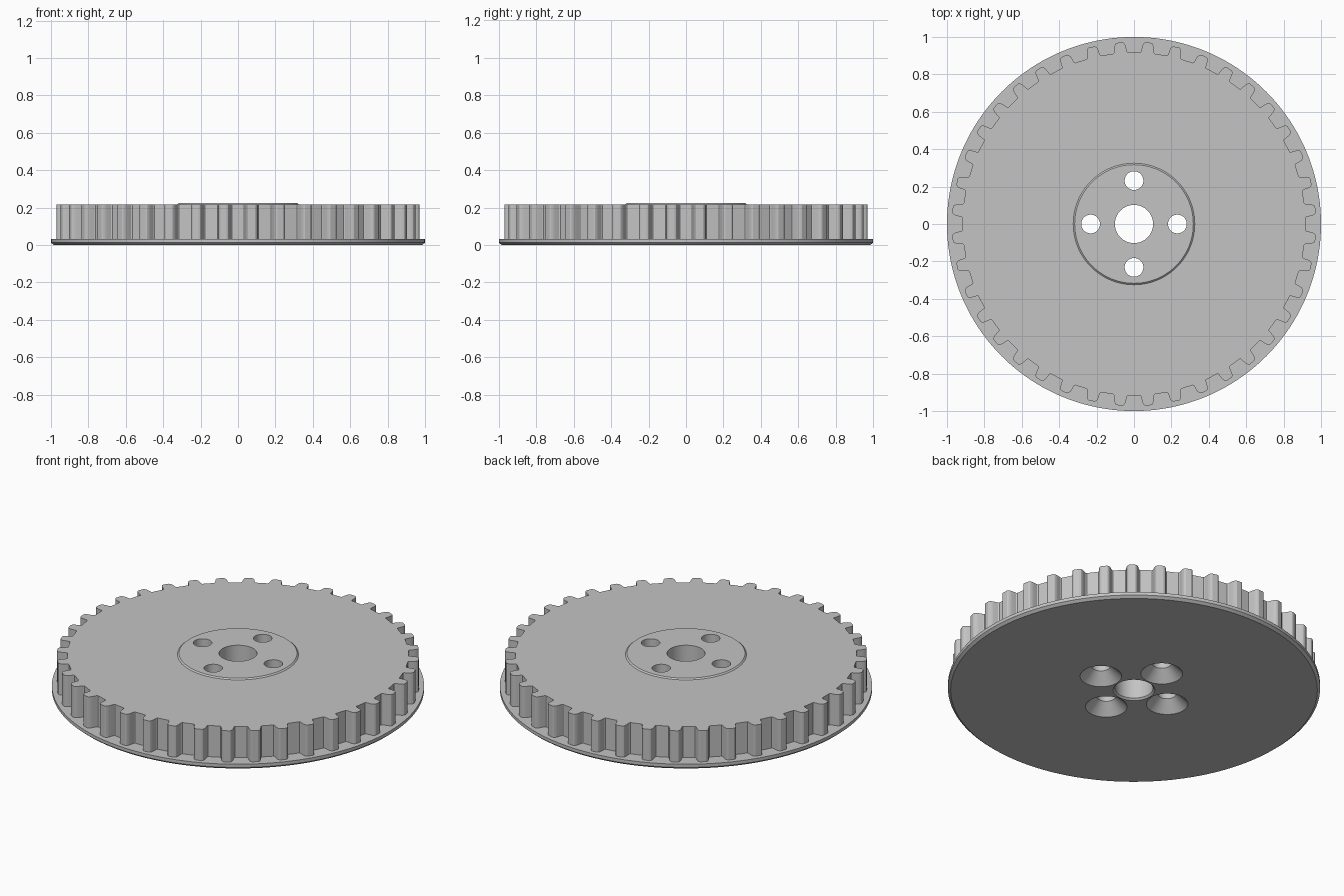
import bpy, bmesh, math
from mathutils import Matrix

if "Cube" in bpy.data.objects:
    bpy.data.objects.remove(bpy.data.objects["Cube"], do_unlink=True)

GREY = bpy.data.materials.new("machined grey")
GREY.use_nodes = True
tone = (0.55, 0.55, 0.55, 1)
GREY.diffuse_color = tone
GREY.node_tree.nodes["Principled BSDF"].inputs["Base Color"].default_value = tone


def stacked(name, rings):
    """Solid skinned through rings of equal point count, capped at both ends."""
    bm = bmesh.new()
    loops = [[bm.verts.new(p) for p in ring] for ring in rings]
    n = len(loops[0])
    for low, high in zip(loops, loops[1:]):
        for i in range(n):
            j = (i + 1) % n
            bm.faces.new((low[i], low[j], high[j], high[i]))
    bm.faces.new(loops[0][::-1])
    bm.faces.new(loops[-1])
    mesh = bpy.data.meshes.new(name)
    bm.to_mesh(mesh)
    bm.free()
    mesh.materials.append(GREY)
    obj = bpy.data.objects.new(name, mesh)
    bpy.context.collection.objects.link(obj)
    return obj


def lathe(name, profile, sides, x=0, y=0):
    """Turned solid from (radius, height) pairs."""
    turn = [math.tau * i / sides for i in range(sides)]
    return stacked(name, [[(x + r * math.cos(a), y + r * math.sin(a), z)
                           for a in turn] for r, z in profile])


def combine(target, tool, operation):
    mod = target.modifiers.new(operation.lower(), 'BOOLEAN')
    mod.operation = operation
    mod.solver = 'EXACT'
    mod.object = tool
    bpy.ops.object.select_all(action='DESELECT')
    bpy.context.view_layer.objects.active = target
    target.select_set(True)
    bpy.ops.object.modifier_apply(modifier=mod.name)
    bpy.data.objects.remove(tool, do_unlink=True)


# Toothed rim: half a pitch from gap centre to tooth tip, mirrored and repeated
TEETH = 40
pitch = math.tau / TEETH
half = [(0.036, 0.917), (0.041, 0.922), (0.046, 0.950),
        (0.049, 0.960), (0.055, 0.969), (0.063, 0.973)]
tooth = half + [(pitch - a, r) for a, r in reversed(half)]
outline = [(r * math.cos(k * pitch + a), r * math.sin(k * pitch + a))
           for k in range(TEETH) for a, r in tooth]
pulley = stacked("toothed_pulley", [[(x, y, z) for x, y in outline]
                                    for z in (0.02, 0.217)])

# Chamfered flange below and raised hub face above
flange = lathe("flange", [(0.985, 0), (1, 0.013), (1, 0.032)], 160)
combine(pulley, flange, 'UNION')
hub = lathe("hub_face", [(0.325, 0.1), (0.325, 0.217), (0.317, 0.224)], 96)
combine(pulley, hub, 'UNION')

# Centre bore and four bolt holes countersunk from below
bore = lathe("bore", [(0.122, -0.01), (0.102, 0.01), (0.102, 0.3)], 64)
combine(pulley, bore, 'DIFFERENCE')
for k in range(4):
    a = k * math.pi / 2
    bolt = lathe("bolt_hole", [(0.122, -0.01), (0.05, 0.062), (0.05, 0.3)], 48,
                 0.232 * math.cos(a), 0.232 * math.sin(a))
    combine(pulley, bolt, 'DIFFERENCE')

bpy.context.view_layer.objects.active = pulley
pulley.select_set(True)
bpy.ops.object.shade_smooth_by_angle(angle=math.radians(25))
